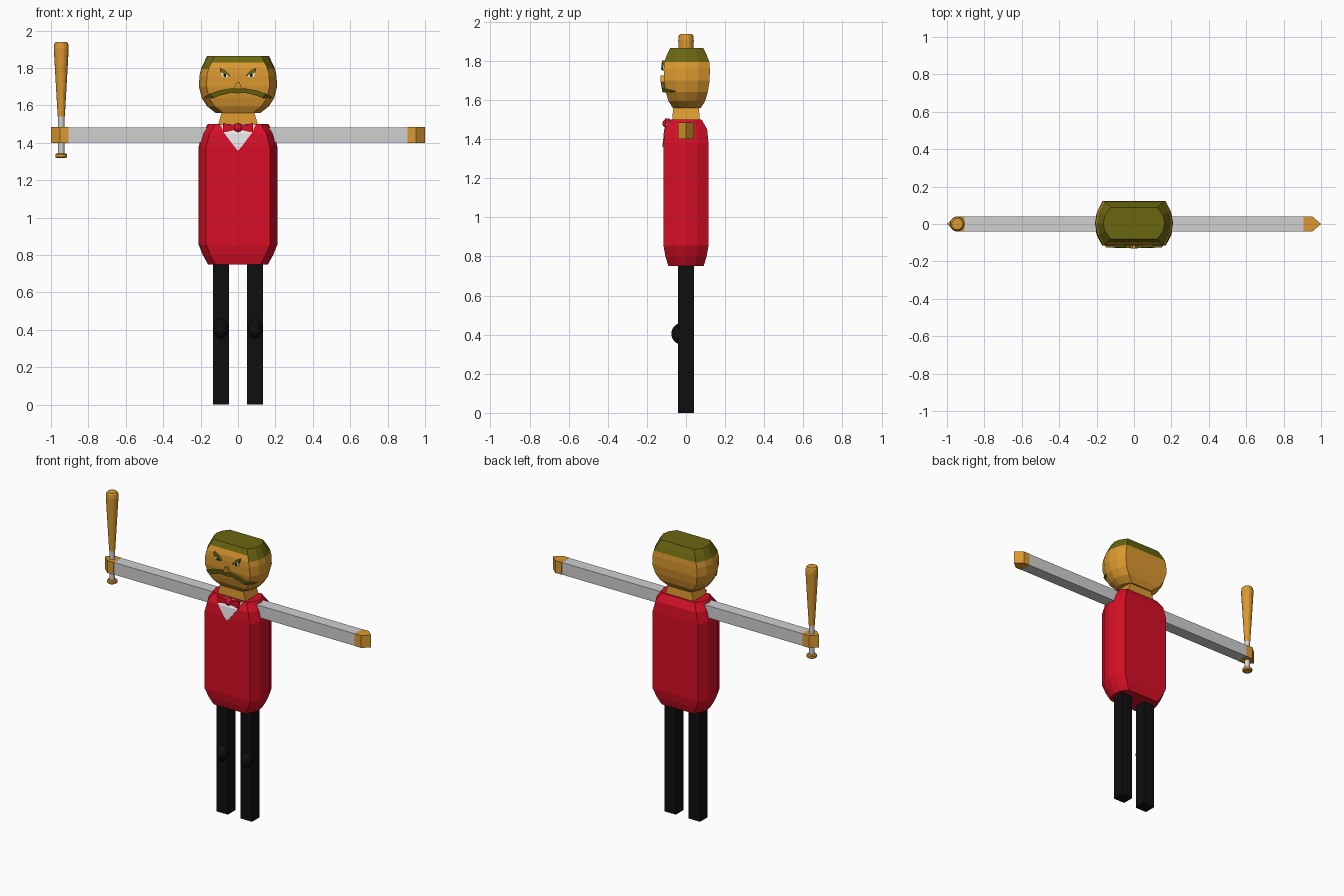
import bpy, bmesh, math
from mathutils import Matrix

if "Cube" in bpy.data.objects:
    bpy.data.objects.remove(bpy.data.objects["Cube"])


def material(name, r, g, b):
    m = bpy.data.materials.new(name)
    lin = [((c / 255 + 0.055) / 1.055) ** 2.4 if c > 10 else c / 255 / 12.92 for c in (r, g, b)]
    m.diffuse_color = (*lin, 1)
    m.use_nodes = True
    m.node_tree.nodes["Principled BSDF"].inputs["Base Color"].default_value = m.diffuse_color
    return m


RED = material("red cloth", 215, 15, 38)
TAN = material("tan", 220, 153, 48)
GREEN = material("olive green", 106, 102, 16)
GREY = material("light grey", 208, 208, 208)
BLACK = material("black", 14, 14, 14)
WHITE = material("white", 238, 238, 238)


def finish(name, bm, *mats):
    bmesh.ops.recalc_face_normals(bm, faces=bm.faces)
    me = bpy.data.meshes.new(name)
    bm.to_mesh(me)
    bm.free()
    ob = bpy.data.objects.new(name, me)
    bpy.context.collection.objects.link(ob)
    for m in mats:
        me.materials.append(m)
    return ob


def loft(bm, rings):
    """Skin a list of closed rings and cap both ends."""
    rows = [[bm.verts.new(p) for p in ring] for ring in rings]
    n = len(rows[0])
    for a, b in zip(rows, rows[1:]):
        for i in range(n):
            bm.faces.new((a[i], a[(i + 1) % n], b[(i + 1) % n], b[i]))
    bm.faces.new(rows[0])
    bm.faces.new(rows[-1])


def rounded_plan(z, wx, wy, dy=0.0):
    """Box outline with bowed ends."""
    q = [(wx - 0.04, -wy), (wx - 0.01, -wy / 2), (wx, 0), (wx - 0.01, wy / 2), (wx - 0.04, wy)]
    return [(x, y + dy, z) for x, y in q] + [(-x, y + dy, z) for x, y in reversed(q)]


def front_y(levels, x, z):
    """Depth of the front surface of a lofted part."""
    for (z0, a0, b0), (z1, a1, b1) in zip(levels, levels[1:]):
        if z0 <= z <= z1:
            t = (z - z0) / (z1 - z0)
            wx, wy = a0 + t * (a1 - a0), b0 + t * (b1 - b0)
            over = min(max((abs(x) - wx + 0.04) / 0.03, 0), 1)
            return -wy * (1 - over / 2)
    return -levels[-1][2]


def plate(name, levels, pairs, mat, out):
    """Strip between point pairs that follows the front surface."""
    bm = bmesh.new()
    rings = []
    for p, q in pairs:
        ring = [(x, front_y(levels, x, z) - out, z) for x, z in (p, q)]
        ring += [(x, front_y(levels, x, z) + 0.004, z) for x, z in (q, p)]
        rings.append(ring)
    loft(bm, rings)
    return finish(name, bm, mat)


def box(name, x, y, z, sx, sy, sz, mat):
    bm = bmesh.new()
    bmesh.ops.create_cube(bm, size=1, matrix=Matrix.Translation((x, y, z)) @ Matrix.Diagonal((sx, sy, sz, 1)))
    return finish(name, bm, mat)


def ball(name, x, y, z, sx, sy, sz, mat):
    bm = bmesh.new()
    bmesh.ops.create_uvsphere(bm, u_segments=16, v_segments=10, radius=1,
                              matrix=Matrix.Translation((x, y, z)) @ Matrix.Diagonal((sx, sy, sz, 1)))
    ob = finish(name, bm, mat)
    ob.data.shade_smooth()
    return ob


def turned(name, x, profile, mat, n=16):
    bm = bmesh.new()
    loft(bm, [[(x + r * math.cos(2 * math.pi * i / n), r * math.sin(2 * math.pi * i / n), z)
               for i in range(n)] for r, z in profile])
    return finish(name, bm, mat)


# jacket: z, half width, half depth
BODY = [(0.75, 0.16, 0.09), (0.80, 0.188, 0.105), (0.855, 0.21, 0.115),
        (1.38, 0.21, 0.115), (1.45, 0.192, 0.108), (1.50, 0.162, 0.08)]
bm = bmesh.new()
loft(bm, [rounded_plan(*s) for s in BODY])
finish("jacket", bm, RED)

# head with cap; the cap sits higher on the front
HEAD = [(1.56, 0.12, 0.072), (1.595, 0.165, 0.094), (1.64, 0.194, 0.107), (1.70, 0.209, 0.117),
        (1.76, 0.206, 0.118), (1.795, 0.198, 0.115), (1.83, 0.182, 0.102), (1.865, 0.165, 0.085)]
bm = bmesh.new()
loft(bm, [rounded_plan(*s, 0.004) for s in HEAD])
head = finish("head", bm, TAN, GREEN)
for f in head.data.polygons:
    front = f.normal.y < -0.8
    f.material_index = int(f.center.z > (1.83 if front else 1.795))

# neck
bm = bmesh.new()
loft(bm, [[(sx * w, sy * d, z) for sx, sy in ((-1, -1), (1, -1), (1, 1), (-1, 1))]
          for z, w, d in ((1.49, 0.108, 0.07), (1.57, 0.085, 0.066))])
finish("neck", bm, TAN)

# shirt front
plate("shirt_front", BODY, [((-w, z), (w, z)) for w, z in
      ((0.002, 1.36), (0.02, 1.38), (0.072, 1.45), (0.095, 1.498))], WHITE, 0.004)

# bow tie
ball("bow_tie_knot", 0, -0.095, 1.48, 0.025, 0.025, 0.025, RED)
for s, side in ((-1, "left"), (1, "right")):
    bm = bmesh.new()
    loft(bm, [[(s * x, y, z) for y, z in ((-0.108, 1.48 - h), (-0.108, 1.48 + h), (-0.085, 1.48 + h),
                                         (-0.085, 1.48 - h))] for x, h in ((0.01, 0.01), (0.08, 0.026))])
    finish(side + "_bow", bm, RED)

    # legs and knees
    box(side + "_leg", s * 0.091, 0, 0.38, 0.085, 0.08, 0.76, BLACK)
    ball(side + "_knee", s * 0.091, -0.018, 0.405, 0.041, 0.057, 0.057, BLACK)

    # arms and pointed hands
    box(side + "_arm", s * 0.51, 0, 1.442, 0.80, 0.08, 0.082, GREY)
    bm = bmesh.new()
    plan = [(0.905, -0.041), (0.953, -0.041), (1.0, 0), (0.953, 0.041), (0.905, 0.041)]
    loft(bm, [[(s * x, y, z) for x, y in plan] for z in (1.40, 1.484)])
    finish(side + "_hand", bm, TAN)

    # eyes and slanted brows
    plate(side + "_eye", HEAD, [((s * 0.093, 1.778), (s * 0.085, 1.752)),
                                ((s * 0.05, 1.762), (s * 0.058, 1.75))], WHITE, 0.003)
    plate(side + "_pupil", HEAD, [((s * 0.077, 1.772), (s * 0.077, 1.754)),
                                  ((s * 0.063, 1.768), (s * 0.063, 1.752))], BLACK, 0.005)
    plate(side + "_brow", HEAD, [((s * 0.098, 1.803), (s * 0.094, 1.776)),
                                 ((s * 0.07, 1.788), (s * 0.072, 1.770)),
                                 ((s * 0.042, 1.762), (s * 0.044, 1.756))], GREEN, 0.009)

    # drooping moustache
    plate(side + "_moustache", HEAD, [
        ((0, 1.684), (0, 1.664)), ((s * 0.03, 1.692), (s * 0.035, 1.668)),
        ((s * 0.10, 1.680), (s * 0.09, 1.655)), ((s * 0.15, 1.662), (s * 0.13, 1.640)),
        ((s * 0.184, 1.645), (s * 0.172, 1.638))], GREEN, 0.014)

# nose
plate("nose", HEAD, [((-0.02, 1.69), (0.02, 1.69)), ((-0.008, 1.725), (0.008, 1.725))], TAN, 0.014)

# bat held in one hand
BX = -0.945
turned("bat_knob", BX, [(0.026, 1.32), (0.032, 1.325), (0.032, 1.338), (0.026, 1.344)], TAN)
turned("bat_grip", BX, [(0.018, 1.34), (0.018, 1.545)], GREY)
turned("bat_barrel", BX, [(0.019, 1.54), (0.026, 1.66), (0.034, 1.80), (0.040, 1.905),
                          (0.037, 1.93), (0.030, 1.938)], TAN)
